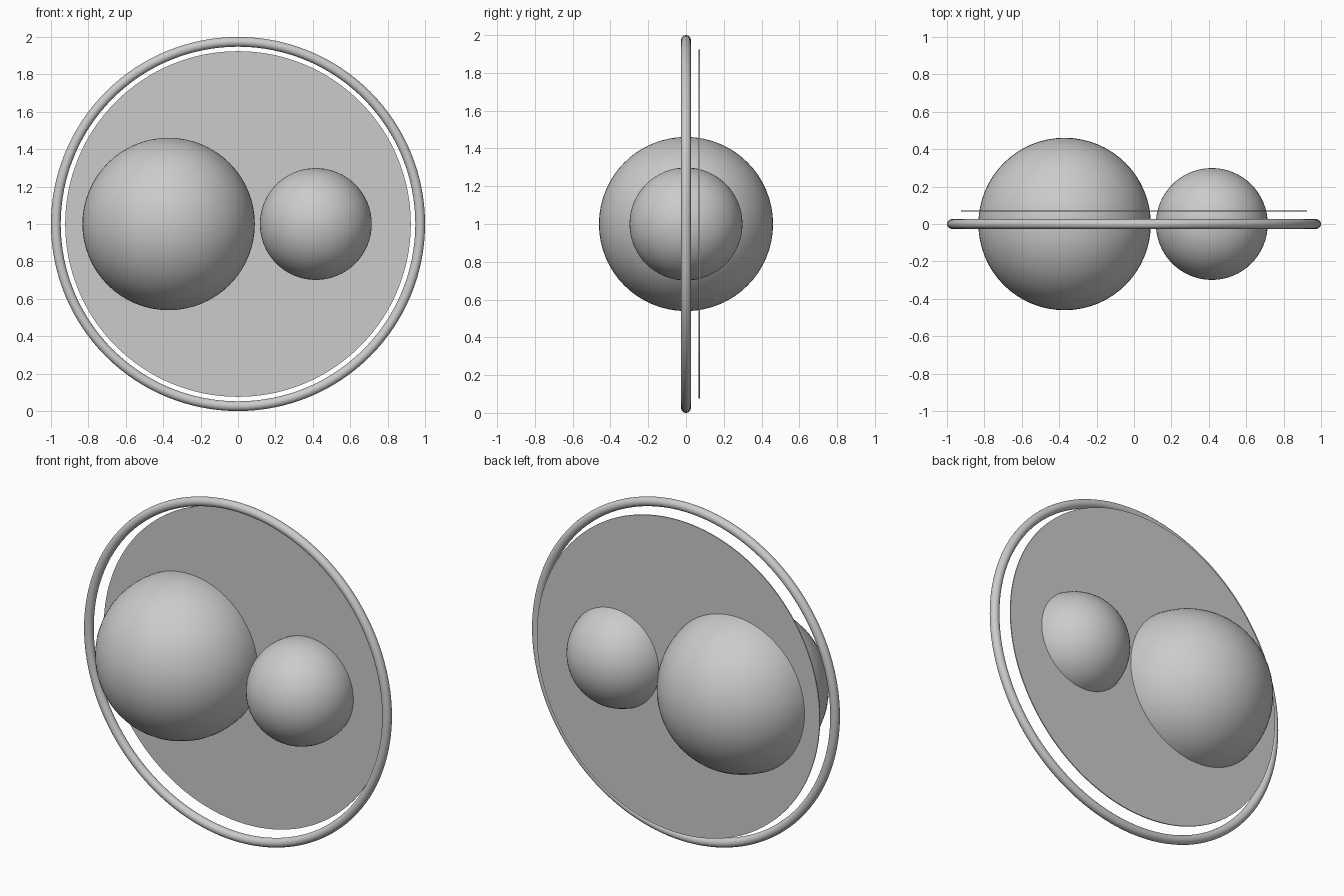
import bpy
from math import pi

if "Cube" in bpy.data.objects:
    bpy.data.objects.remove(bpy.data.objects["Cube"])


def finish(name, angle=0.6):
    obj = bpy.context.object
    obj.name = name
    obj.data.name = name
    bpy.ops.object.transform_apply(location=False, rotation=True, scale=True)
    bpy.ops.object.shade_smooth_by_angle(angle=angle)
    return obj


# Outer round ring, standing upright and facing the front
bpy.ops.mesh.primitive_torus_add(location=(0, 0, 1), rotation=(pi / 2, 0, 0),
                                 major_radius=0.974, minor_radius=0.026,
                                 major_segments=128, minor_segments=20)
finish("outer_ring")

# Thin backing disc just behind the ring
bpy.ops.mesh.primitive_cylinder_add(vertices=128, radius=0.924, depth=0.006,
                                    location=(0, 0.07, 1), rotation=(pi / 2, 0, 0))
finish("backing_disc")

# Large and small balls set through the disc
for name, x, radius in (("large_ball", -0.371, 0.461), ("small_ball", 0.416, 0.299)):
    bpy.ops.mesh.primitive_uv_sphere_add(segments=64, ring_count=32, radius=radius,
                                         location=(x, 0, 1))
    finish(name)
